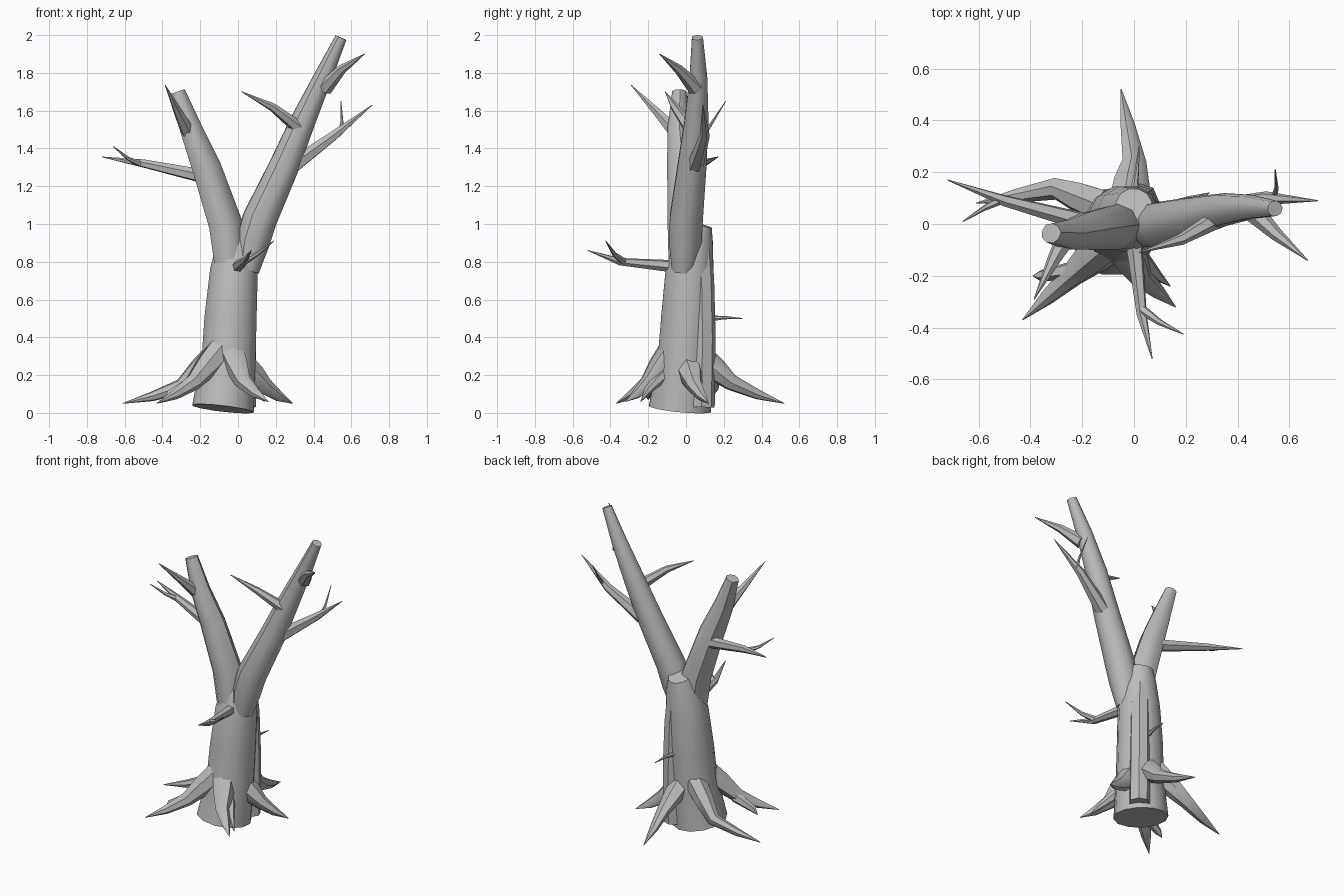
import bpy
import bmesh
import math
import random
from mathutils import Vector

random.seed(4)
cube = bpy.data.objects.get("Cube")
if cube:
    bpy.data.objects.remove(cube)

# One plain bark colour
bark = bpy.data.materials.new("grey_bark")
bark.use_nodes = True
GREY = (0.5, 0.5, 0.5, 1)
bark.diffuse_color = GREY
bark.node_tree.nodes["Principled BSDF"].inputs["Base Color"].default_value = GREY


def tube(name, path, sides=9, rough=0.05):
    """Loft rings along a path of (x, y, z, radius); both ends are capped."""
    points = [Vector(p[:3]) for p in path]
    steps = [(b - a).normalized() for a, b in zip(points, points[1:])]
    tangents = [steps[0]]
    tangents += [(a + b).normalized() for a, b in zip(steps, steps[1:])]
    tangents.append(steps[-1])
    side = tangents[0].orthogonal().normalized()
    bumps = [1 + random.uniform(-rough, rough) for _ in range(sides)]
    bm = bmesh.new()
    rings = []
    for i, (point, tangent) in enumerate(zip(points, tangents)):
        if i:
            side = tangents[i - 1].rotation_difference(tangent) @ side
        other = tangent.cross(side)
        ring = []
        for k in range(sides):
            a = math.tau * k / sides
            r = path[i][3] * bumps[k]
            ring.append(bm.verts.new(point + (side * math.cos(a) + other * math.sin(a)) * r))
        rings.append(ring)
    for low, high in zip(rings, rings[1:]):
        for k in range(sides):
            n = (k + 1) % sides
            bm.faces.new((low[k], low[n], high[n], high[k]))
    bm.faces.new(rings[0][::-1])
    bm.faces.new(rings[-1])
    mesh = bpy.data.meshes.new(name)
    bm.to_mesh(mesh)
    bm.free()
    mesh.materials.append(bark)
    obj = bpy.data.objects.new(name, mesh)
    bpy.context.collection.objects.link(obj)
    bpy.ops.object.select_all(action="DESELECT")
    obj.select_set(True)
    bpy.context.view_layer.objects.active = obj
    bpy.ops.object.shade_smooth_by_angle(angle=math.radians(45))


def spike(name, base, bend, tip, radius, sides=6):
    """Tapering shoot that ends in a sharp point."""
    tube(name, [(*base, radius), (*bend, radius * 0.6), (*tip, 0.002)], sides)


# Trunk, leaning slightly towards its top, with a ridge up the back
tube("trunk", [(-0.08, -0.03, 0.022, 0.17), (-0.05, -0.005, 0.28, 0.148),
               (-0.04, 0.008, 0.5, 0.143), (-0.022, 0.02, 0.75, 0.131),
               (-0.005, 0.045, 0.92, 0.104), (0, 0.07, 1.0, 0.072)], 12, 0.02)
tube("back_ridge", [(0.03, 0.09, 0.03, 0.065), (0.03, 0.095, 0.4, 0.065),
                    (0.025, 0.09, 0.7, 0.062), (0.01, 0.08, 0.95, 0.055)], 7)

# Two main limbs with sawn-off ends
tube("left_limb", [(0.045, -0.015, 0.75, 0.065), (0.075, -0.005, 0.9, 0.09),
                   (0.115, 0, 1.03, 0.092), (0.24, 0.03, 1.3, 0.08),
                   (0.345, 0.055, 1.55, 0.066), (0.45, 0.065, 1.78, 0.049),
                   (0.545, 0.06, 1.987, 0.031)])
tube("right_limb", [(-0.045, -0.01, 0.8, 0.085), (-0.07, -0.01, 1.0, 0.09),
                    (-0.17, -0.025, 1.3, 0.077), (-0.25, -0.04, 1.5, 0.06),
                    (-0.32, -0.035, 1.7, 0.039)])

# Branches and their forks
spike("inner_branch", (0.32, 0.02, 1.51), (0.18, -0.06, 1.62), (0.02, -0.11, 1.7), 0.036)
spike("outer_branch", (0.29, 0.05, 1.31), (0.51, 0.1, 1.47), (0.71, 0.09, 1.63), 0.046)
spike("outer_fork", (0.54, 0.1, 1.48), (0.55, 0.14, 1.54), (0.545, 0.21, 1.65), 0.013)
spike("upper_branch", (0.46, 0.05, 1.72), (0.55, -0.04, 1.82), (0.67, -0.14, 1.9), 0.043)
spike("side_branch", (-0.2, 0.01, 1.255), (-0.5, 0.09, 1.32), (-0.72, 0.17, 1.355), 0.038)
spike("side_fork", (-0.52, 0.09, 1.32), (-0.58, 0.06, 1.345), (-0.66, 0.01, 1.41), 0.017)
spike("high_branch", (-0.25, -0.03, 1.46), (-0.31, -0.14, 1.58), (-0.385, -0.29, 1.735), 0.043)
spike("front_branch", (0, -0.07, 0.775), (0.03, -0.35, 0.8), (0.07, -0.52, 0.86), 0.034)
spike("front_fork", (0.03, -0.33, 0.8), (0.1, -0.38, 0.84), (0.19, -0.425, 0.91), 0.02)
spike("back_twig", (0, 0.13, 0.5), (0.01, 0.2, 0.505), (0.02, 0.3, 0.5), 0.016)

# Roots: start, knee and tip, flaring out of the trunk
roots = {
    "back_root": [(-0.02, 0.08, 0.29), (0, 0.24, 0.16), (-0.05, 0.52, 0.05)],
    "right_root": [(-0.11, 0.06, 0.32), (-0.3, 0.135, 0.14), (-0.61, 0.08, 0.05)],
    "front_right_root": [(-0.09, -0.07, 0.34), (-0.24, -0.2, 0.16), (-0.43, -0.37, 0.05)],
    "front_root": [(-0.04, -0.07, 0.33), (0.03, -0.2, 0.16), (0.16, -0.32, 0.06)],
    "left_root": [(0.025, 0.01, 0.24), (0.14, 0.045, 0.14), (0.29, 0.12, 0.05)],
}
for name, (start, knee, tip) in roots.items():
    middle = Vector(start).lerp(Vector(knee), 0.5)
    near_tip = Vector(knee).lerp(Vector(tip), 0.5) - Vector((0, 0, 0.008))
    tube(name, [(*start, 0.075), (*middle, 0.066), (*knee, 0.045),
                (*near_tip, 0.028), (*tip, 0.002)], 7, 0.1)

# Small rootlets splitting from the larger roots
spike("front_rootlet", (0.02, -0.12, 0.2), (0.09, -0.2, 0.12), (0.14, -0.24, 0.06), 0.036)
spike("side_rootlet", (-0.24, -0.18, 0.16), (-0.36, -0.2, 0.1), (-0.39, -0.2, 0.07), 0.036)
